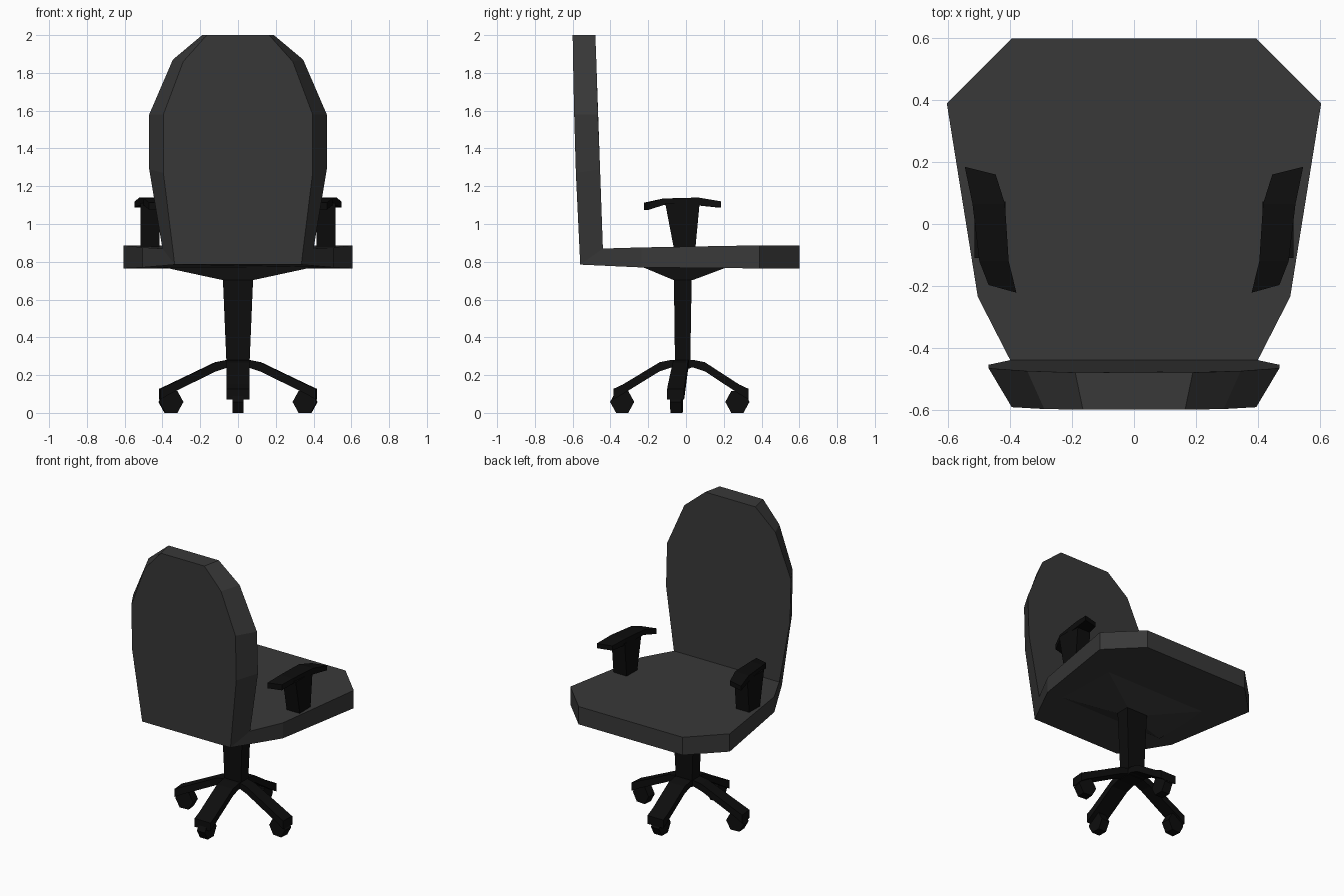
import bpy, bmesh
from math import cos, sin, pi, atan2
from mathutils import Vector

if "Cube" in bpy.data.objects:
    bpy.data.objects.remove(bpy.data.objects["Cube"])


def material(name, v):
    m = bpy.data.materials.new(name)
    m.diffuse_color = (v, v, v, 1)
    m.use_nodes = True
    m.node_tree.nodes["Principled BSDF"].inputs["Base Color"].default_value = m.diffuse_color
    return m


GREY, BLACK = material("dark_grey", 0.04), material("black", 0.004)


def loft(name, rings, mat):
    """Bridge equal-length rings of points and cap both ends."""
    bm = bmesh.new()
    vr = [[bm.verts.new(p) for p in r] for r in rings]
    n = len(rings[0])
    for a, b in zip(vr, vr[1:]):
        for i in range(n):
            j = (i + 1) % n
            bm.faces.new((a[i], a[j], b[j], b[i]))
    bm.faces.new(vr[0])
    bm.faces.new(vr[-1])
    bmesh.ops.recalc_face_normals(bm, faces=bm.faces)
    me = bpy.data.meshes.new(name)
    bm.to_mesh(me)
    bm.free()
    me.materials.append(mat)
    ob = bpy.data.objects.new(name, me)
    bpy.context.collection.objects.link(ob)
    return ob


def mirrored(half):
    """Close a right-hand outline by mirroring it in x."""
    return half + [(-x, y, z) for x, y, z in reversed(half)]


def rect(hx, hy, y, z):
    return [(-hx, y - hy, z), (hx, y - hy, z), (hx, y + hy, z), (-hx, y + hy, z)]


# Seat cushion: the underside runs on below the backrest
under = mirrored([(.335, -.56, .785), (.505, -.235, .77), (.605, .39, .765), (.395, .6, .765)])
top = mirrored([(.40, -.44, .87), (.505, -.235, .876), (.605, .39, .887), (.395, .6, .887)])
loft("seat", [under, top], GREY)

# Backrest: smaller outline at the rear, larger towards the sitter
rear = mirrored([(.335, -.56, .785), (.395, -.583, 1.27), (.395, -.592, 1.58),
                 (.29, -.598, 1.86), (.165, -.6, 2.0)])
face = mirrored([(.40, -.44, .87), (.47, -.455, 1.29), (.47, -.466, 1.58),
                 (.345, -.475, 1.87), (.19, -.48, 2.0)])
loft("backrest", [rear, face], GREY)

# Tapered mount under the seat and central column
loft("seat_mount", [rect(.08, .05, -.015, .703), rect(.40, .225, -.005, .772)], GREY)
loft("column", [rect(.06, .04, -.018, .235), rect(.08, .047, -.017, .71)], BLACK)

# Four legs, each with a six-sided wheel: end of leg (x, y), half widths
HUB = Vector((0, -.02))
LEGS = [((.415, -.055), .04, .045), ((-.415, -.055), .04, .045),
        ((0, .332), .06, .06), ((0, -.385), .06, .06)]
for k, (end, w0, w1) in enumerate(LEGS):
    span = Vector(end) - HUB
    u = span.normalized()
    s = Vector((-u.y, u.x))
    length = span.length
    rings = []
    for d, hi, lo, w in [(0, .28, .235, w0), (.06, .28, .24, w0),
                         (.12, .268, .22, w0), (length - .05, .15, .10, w1), (length, .127, .07, w1)]:
        c = HUB + u * d
        rings.append([(*(c + s * w), hi), (*(c - s * w), hi), (*(c - s * w), lo), (*(c + s * w), lo)])
    loft(f"leg_{k + 1}", rings, BLACK)
    c = HUB + u * (length - (.06 if k < 3 else .047))
    wheel = []
    for side in (-.03, .03):
        wheel.append([(*(c + s * side + u * .064 * cos(a * pi / 3)), .058 + .066 * sin(a * pi / 3) * .88 / .866)
                      for a in range(6)])
    loft(f"wheel_{k + 1}", wheel, BLACK)

# Armrests: bent pad sections (outer x, y, inner x, y, top z, bottom z) on tapered posts
PAD = [(.47, -.197, .38, -.222, 1.113, 1.075), (.50, -.12, .405, -.12, 1.135, 1.10),
       (.522, .065, .417, .065, 1.14, 1.098), (.547, .185, .447, .16, 1.12, 1.088)]
for side, m in (("right", 1), ("left", -1)):
    loft("arm_pad_" + side,
         [[(m * xo, yo, hi), (m * xi, yi, hi), (m * xi, yi, lo), (m * xo, yo, lo)]
          for xo, yo, xi, yi, hi, lo in PAD], BLACK)
    loft("arm_post_" + side,
         [[(m * x, y, z) for x, y in ((.415, y0), (.515, y0), (.515, y1), (.415, y1))]
          for y0, y1, z in ((-.065, .05, .875), (-.11, .072, 1.11))], BLACK)
